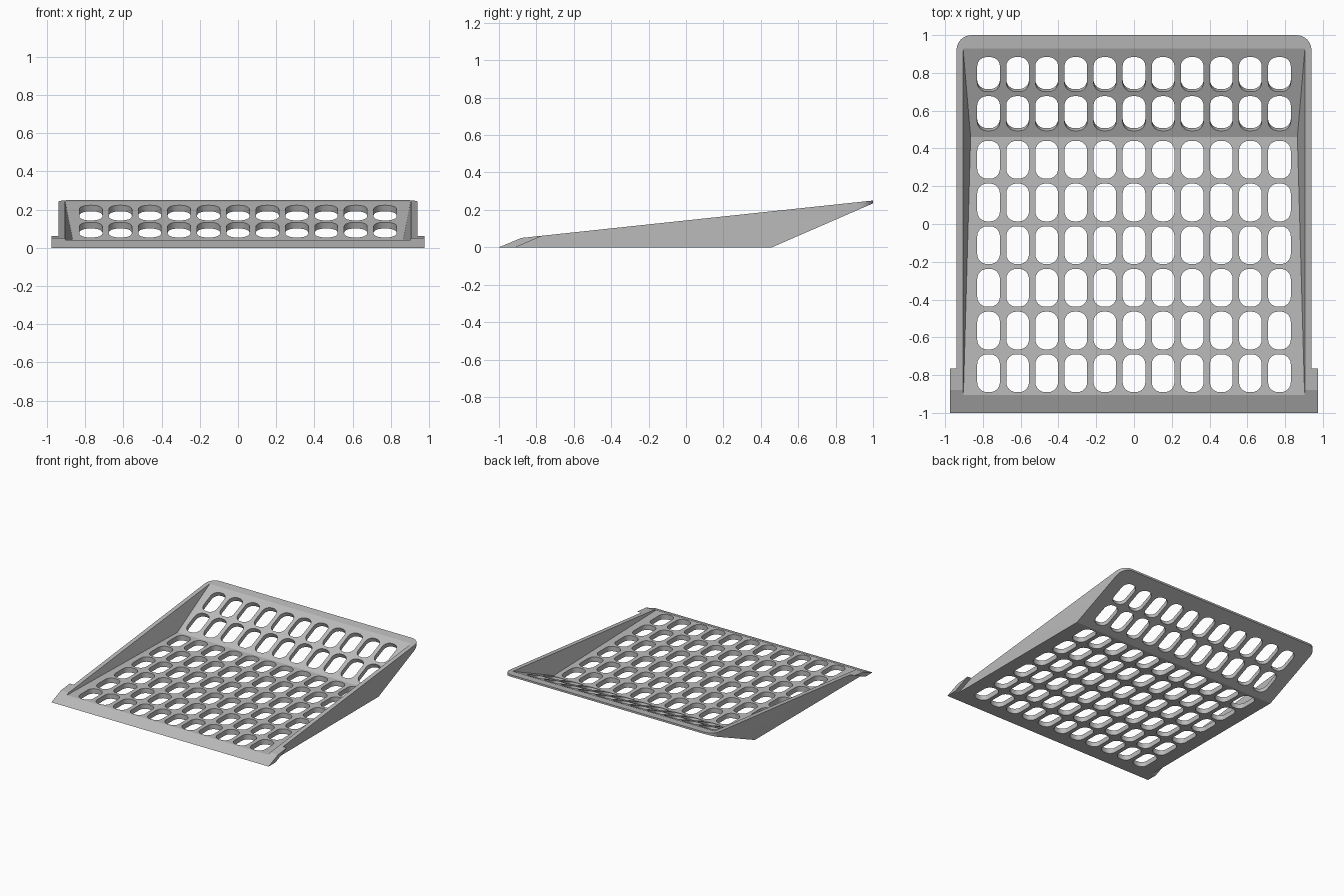
import bpy, bmesh, math
from mathutils import Vector, Matrix

cube = bpy.data.objects.get("Cube")
if cube:
    bpy.data.objects.remove(cube, do_unlink=True)

grey = bpy.data.materials.new("light grey plastic")
grey.use_nodes = True
colour = (0.5, 0.5, 0.5, 1)
grey.diffuse_color = colour
grey.node_tree.nodes["Principled BSDF"].inputs["Base Color"].default_value = colour


def add_loft(bm, ring_a, ring_b):
    """Close two matching rings of points into a solid."""
    a = [bm.verts.new(p) for p in ring_a]
    b = [bm.verts.new(p) for p in ring_b]
    bm.faces.new(a)
    bm.faces.new(b[::-1])
    n = len(a)
    for i in range(n):
        j = (i + 1) % n
        bm.faces.new((a[j], a[i], b[i], b[j]))


def make_object(name, bm):
    bmesh.ops.recalc_face_normals(bm, faces=bm.faces[:])
    mesh = bpy.data.meshes.new(name)
    bm.to_mesh(mesh)
    bm.free()
    mesh.materials.append(grey)
    obj = bpy.data.objects.new(name, mesh)
    bpy.context.collection.objects.link(obj)
    return obj


def side_prism(name, profile, x0, x1):
    """Extrude a (y, z) profile along x."""
    bm = bmesh.new()
    add_loft(bm, [(x0, y, z) for y, z in profile], [(x1, y, z) for y, z in profile])
    return make_object(name, bm)


def rounded_rect(w, h, r, steps=6):
    pts = []
    for k, (sx, sy) in enumerate(((1, 1), (-1, 1), (-1, -1), (1, -1))):
        for s in range(steps + 1):
            t = (k + s / steps) * math.pi / 2
            pts.append((sx * (w / 2 - r) + r * math.cos(t),
                        sy * (h / 2 - r) + r * math.sin(t)))
    return pts


def select_only(obj):
    bpy.ops.object.select_all(action='DESELECT')
    obj.select_set(True)
    bpy.context.view_layer.objects.active = obj


def cut(obj, cutter, operation='DIFFERENCE'):
    mod = obj.modifiers.new("cut", 'BOOLEAN')
    mod.operation = operation
    mod.solver = 'EXACT'
    mod.object = cutter
    select_only(obj)
    bpy.ops.object.modifier_apply(modifier=mod.name)
    bpy.data.objects.remove(cutter, do_unlink=True)


# Wedge-shaped body
FLOOR, KINK, SLOPE = 0.04, 0.46, 0.431
tray = side_prism("tray", [(-1, 0), (-0.88, 0.05), (1, 0.25), (1, 0.235), (KINK, 0)],
                  -0.94, 0.94)

# Rounded rear corners
bm = bmesh.new()
plan = rounded_rect(1.88, 3, 0.08)
add_loft(bm, [(x, y - 0.5, -0.2) for x, y in plan], [(x, y - 0.5, 0.5) for x, y in plan])
cut(tray, make_object("corner_cutter", bm), 'INTERSECT')


# Cavity with drafted side walls, level floor and sloping back
def wall_x(y, z):
    rim = 0.05 + 0.1064 * (y + 0.88)
    return 0.905 - 0.263 * (rim - z)


cavity = [(-1.1, FLOOR), (KINK, FLOOR), (1.05, FLOOR + SLOPE * (1.05 - KINK)), (-1.1, 0.4)]
bm = bmesh.new()
add_loft(bm, [(-wall_x(y, z), y, z) for y, z in cavity],
         [(wall_x(y, z), y, z) for y, z in cavity])
cut(tray, make_object("cavity_cutter", bm))

# Grid of rounded slots, square to the floor and to the sloping back
slot = rounded_rect(0.12, 0.2, 0.052)
rows = [(0.34 - 0.226 * i, FLOOR, 0) for i in range(6)]
rows += [(y, FLOOR + SLOPE * (y - KINK), math.atan(SLOPE)) for y in (0.585, 0.792)]
bm = bmesh.new()
for y, z, tilt in rows:
    for col in range(-5, 6):
        place = Matrix.Translation((col * 0.154, y, z)) @ Matrix.Rotation(tilt, 4, 'X')
        add_loft(bm, *[[place @ Vector((u, v, w)) for u, v in slot] for w in (-0.06, 0.02)])
cut(tray, make_object("slot_cutter", bm))

# Flared tabs beside the front ramp
tab = [(-1, 0), (-0.88, 0.05), (-0.765, 0.0622), (-0.91, 0)]
parts = [tray]
for side, name in ((1, "left_front_tab"), (-1, "right_front_tab")):
    parts.append(side_prism(name, tab, side * 0.94, side * 0.975))

for obj in parts:
    select_only(obj)
    bpy.ops.object.shade_smooth_by_angle(angle=math.radians(16))
